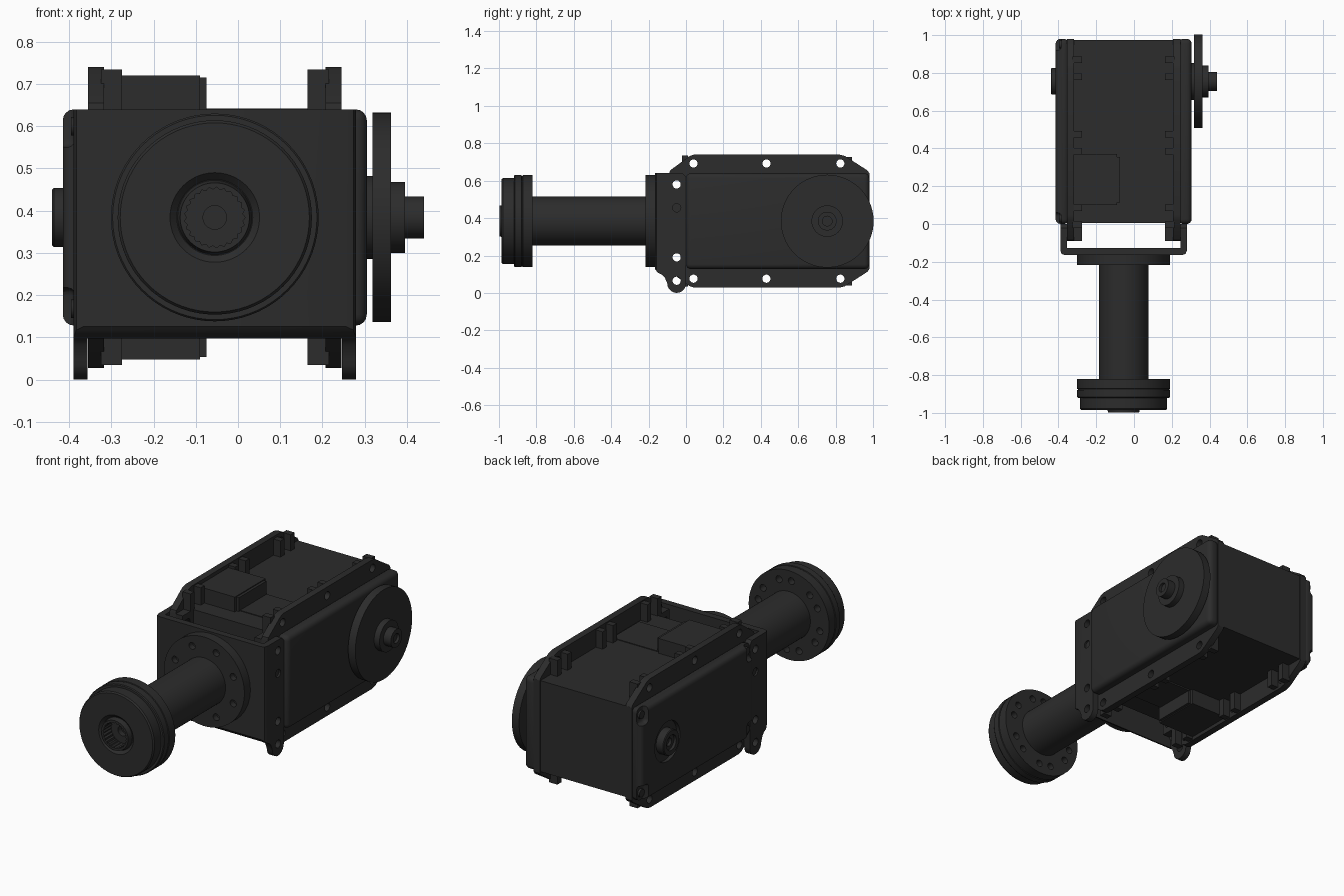
import bpy, bmesh, math
from mathutils import Vector

if "Cube" in bpy.data.objects:
    bpy.data.objects.remove(bpy.data.objects["Cube"])

CX, CZ = -0.055, 0.384          # symmetry axis of the servo
WY = 0.755                      # output wheel position
black = bpy.data.materials.new("black_plastic")
black.diffuse_color = (0.025, 0.025, 0.025, 1)
black.use_nodes = True
black.node_tree.nodes["Principled BSDF"].inputs["Base Color"].default_value = black.diffuse_color


def finish(name, bm):
    bmesh.ops.remove_doubles(bm, verts=bm.verts, dist=1e-5)
    bmesh.ops.recalc_face_normals(bm, faces=bm.faces)
    me = bpy.data.meshes.new(name)
    bm.to_mesh(me)
    bm.free()
    ob = bpy.data.objects.new(name, me)
    bpy.context.collection.objects.link(ob)
    me.materials.append(black)
    return ob


def prism(name, pts, lo, hi, axis='x'):
    """Extrude a profile: (y, z) points along x, (x, z) along y, or (x, y) along z."""
    place = {'x': lambda a, b, t: (t, a, b), 'y': lambda a, b, t: (a, t, b),
             'z': lambda a, b, t: (a, b, t)}[axis]
    bm = bmesh.new()
    f = bm.faces.new([bm.verts.new(place(a, b, lo)) for a, b in pts])
    r = bmesh.ops.extrude_face_region(bm, geom=[f])
    move = Vector(place(0, 0, hi - lo))
    bmesh.ops.translate(bm, vec=move, verts=[v for v in r['geom'] if isinstance(v, bmesh.types.BMVert)])
    return finish(name, bm)


def box(name, x0, x1, y0, y1, z0, z1):
    return prism(name, [(y0, z0), (y1, z0), (y1, z1), (y0, z1)], x0, x1)


def lathe(name, prof, axis, c, n=64):
    """Turn (radius, position) points round an x or y axis through c."""
    bm = bmesh.new()
    rings = []
    for r, t in prof:
        ring = []
        for i in range(n):
            a = 2 * math.pi * i / n
            u, v = r * math.cos(a), r * math.sin(a)
            ring.append(bm.verts.new((t, c[0] + u, c[1] + v) if axis == 'x' else (c[0] + u, t, c[1] + v)))
        rings.append(ring)
    for p, q in zip(rings, rings[1:]):
        for i in range(n):
            j = (i + 1) % n
            bm.faces.new((p[i], p[j], q[j], q[i]))
    return finish(name, bm)


def rod(axis, c, r, lo, hi, n=20, name="cutter"):
    return lathe(name, [(0, lo), (r, lo), (r, hi), (0, hi)], axis, c, n)


def apply(ob, mod):
    with bpy.context.temp_override(object=ob, active_object=ob, selected_objects=[ob]):
        bpy.ops.object.modifier_apply(modifier=mod.name)


def bevel(ob, w, seg=3):
    m = ob.modifiers.new("bevel", 'BEVEL')
    m.width, m.segments, m.limit_method = w, seg, 'ANGLE'
    apply(ob, m)
    return ob


def boolean(ob, cutters, op='DIFFERENCE'):
    for c in cutters:
        m = ob.modifiers.new("bool", 'BOOLEAN')
        m.operation, m.object, m.solver = op, c, 'EXACT'
        apply(ob, m)
        bpy.data.objects.remove(c)
    return ob


def circle(n, r, start=0):
    return [(r * math.cos(start + 2 * math.pi * i / n), r * math.sin(start + 2 * math.pi * i / n)) for i in range(n)]


# central case
box("middle_case", -0.345, 0.235, 0.005, 0.975, 0.135, 0.638)

# flange plates with nut bosses, mirrored left/right
outline = [(-0.09, 0.64), (-0.085, 0.655), (0.02, 0.732), (0.045, 0.74), (0.82, 0.74), (0.85, 0.732),
           (0.97, 0.655), (0.98, 0.64)]
outline = outline + [(y, 2 * CZ - z) for y, z in reversed(outline)]
screw_y = (0.04, 0.43, 0.825)
for side in (-1, 1):
    tag = "left" if side < 0 else "right"
    xs = lambda a, b: sorted((CX + side * a, CX + side * b))
    plate = prism(tag + "_flange", outline, *xs(0.262, 0.3))
    holes = [(y, CZ + s * 0.308) for y in screw_y for s in (1, -1)] + [(-0.05, 0.58), (-0.05, 0.19)]
    boolean(plate, [rod('x', h, 0.022, *xs(0.2, 0.35)) for h in holes])
    for s in (1, -1):
        for y in screw_y:
            z0, z1 = sorted((CZ + s * 0.25, CZ + s * (0.35 if y < 0.8 else 0.343)))
            for dy in (-0.045, 0.045):
                box(tag + "_nut_rib", *xs(0.22, 0.27), y + dy - 0.017, y + dy + 0.017, z0, z1)
        # front ears behind the bracket
        z0, z1 = sorted((CZ + s * 0.13, CZ + s * 0.255))
        ear = box(tag + "_front_ear", *xs(0.22, 0.27), -0.09, 0.01, z0, z1)
        boolean(ear, [rod('x', (-0.05, CZ + s * 0.196), 0.03, *xs(0.15, 0.35), 6)])

# rounded side covers
right = bevel(box("right_cover", 0.235, 0.305, 0, 0.98, 0.128, 0.64), 0.026, 4)
left = bevel(box("left_cover", -0.415, -0.345, 0, 0.98, 0.128, 0.64), 0.026, 4)
pocket = [(0.02, 0.6), (0.02, 0.168), (0.96, 0.6), (0.96, 0.168)]
cuts = []
for y, z in pocket:
    sy, sz = (-1 if y < 0.5 else 1), (1 if z > CZ else -1)
    ys, zs = sorted((y + sy * 0.1, y - sy * 0.04)), sorted((z + sz * 0.1, z - sz * 0.05))
    cuts.append(bevel(box("cutter", -0.5, -0.385, *ys, *zs), 0.02))
cuts.append(rod('x', (WY, CZ), 0.11, -0.5, -0.395, 48))
boolean(left, cuts)
for y, z in pocket:
    rod('x', (y + (0.01 if y < 0.5 else -0.01), z), 0.022, -0.396, -0.38, 20, "cover_screw")
lathe("left_pivot", [(0, -0.39), (0.07, -0.39), (0.07, -0.436), (0.066, -0.44), (0.042, -0.44),
                     (0.042, -0.425), (0.022, -0.425), (0.022, -0.41), (0, -0.41)], 'x', (WY, CZ))

# output wheel on the right
lathe("output_wheel", [(0, 0.29), (0.098, 0.29), (0.098, 0.318), (0.248, 0.318), (0.248, 0.362), (0.084, 0.362),
                       (0.084, 0.395), (0.05, 0.395), (0.05, 0.44), (0.026, 0.44), (0.026, 0.425), (0, 0.425)],
      'x', (WY, CZ), 80)

# connector blocks above and below
for s, tag in ((1, "top"), (-1, "bottom")):
    zz = lambda a, b: sorted((CZ + s * a, CZ + s * b))
    box(tag + "_connector", -0.32, -0.09, 0.1, 0.37, *zz(0.25, 0.336))
    box(tag + "_connector_lip", -0.1, -0.075, 0.115, 0.355, *zz(0.25, 0.331))
    box(tag + "_cable_pad", -0.08, 0.2, 0.125, 0.358, *zz(0.25, 0.258))

# U-shaped bracket: bent strip intersected with its side profile
strip = [(-0.39, 0.0), (-0.39, -0.14), (-0.383, -0.158), (-0.365, -0.165), (0.255, -0.165), (0.273, -0.158),
         (0.28, -0.14), (0.28, 0.0), (0.246, 0.0), (0.246, -0.128), (-0.356, -0.128), (-0.356, 0.0)]
bracket = prism("u_bracket", strip, -0.1, 0.8, 'z')
foot = [(-0.05 + 0.05 * math.cos(a), 0.05 + 0.05 * math.sin(a))
        for a in [math.radians(180 + 18 * i) for i in range(11)]]
side_shape = [(-0.3, 0.64), (-0.3, 0.126), (-0.165, 0.126), (-0.15, 0.108), (-0.128, 0.097), (-0.113, 0.082)] \
    + foot + [(0.0, 0.62), (-0.02, 0.64)]
boolean(bracket, [prism("cutter", side_shape, -1, 1)], 'INTERSECT')
boolean(bracket, [rod('x', (-0.05, z), 0.022, -1, 1) for z in (0.58, 0.19, 0.065)]
        + [rod('x', (-0.05, 0.455), 0.022, x, x + 0.1) for x in (-0.48, 0.27)])

# mounting disc, tube and end hub along y
disc = lathe("mounting_disc", [(0, -0.16), (0.246, -0.16), (0.246, -0.217), (0, -0.217)], 'y', (CX, CZ), 72)
boolean(disc, [rod('y', (CX + x, CZ + z), 0.019, -0.3, -0.185, 16) for x, z in circle(8, 0.192, math.pi / 8)])
rod('y', (CX, CZ), 0.131, -0.84, -0.2, 56, "tube")
hub = lathe("end_hub", [(0, -0.82), (0.246, -0.82), (0.246, -0.872), (0.242, -0.874), (0.242, -0.878),
                        (0.246, -0.88), (0.246, -0.915), (0.242, -0.92), (0.23, -0.92), (0.23, -0.978),
                        (0.224, -0.986), (0.106, -0.986), (0.09, -0.97), (0.088, -0.97), (0.082, -0.998), (0, -0.998)],
            'y', (CX, CZ), 72)
teeth = [(CX + x * k, CZ + z * k) for i, (x, z) in enumerate(circle(50, 1)) for k in ((0.072, 0.066)[i % 2],)]
boolean(hub, [prism("cutter", teeth, -1.1, -0.93, 'y'), rod('y', (CX, CZ), 0.028, -1.0, -0.9)]
        + [rod('y', (CX + x, CZ + z), 0.019, -0.86, -0.8, 16)
           for a in (0.2, 0.6) for x, z in circle(6, 0.192, a)])

# smooth shading with sharp edges kept
bpy.ops.object.select_all(action='DESELECT')
for ob in bpy.context.scene.objects:
    ob.select_set(True)
    bpy.context.view_layer.objects.active = ob
bpy.ops.object.shade_smooth_by_angle(angle=math.radians(30))
